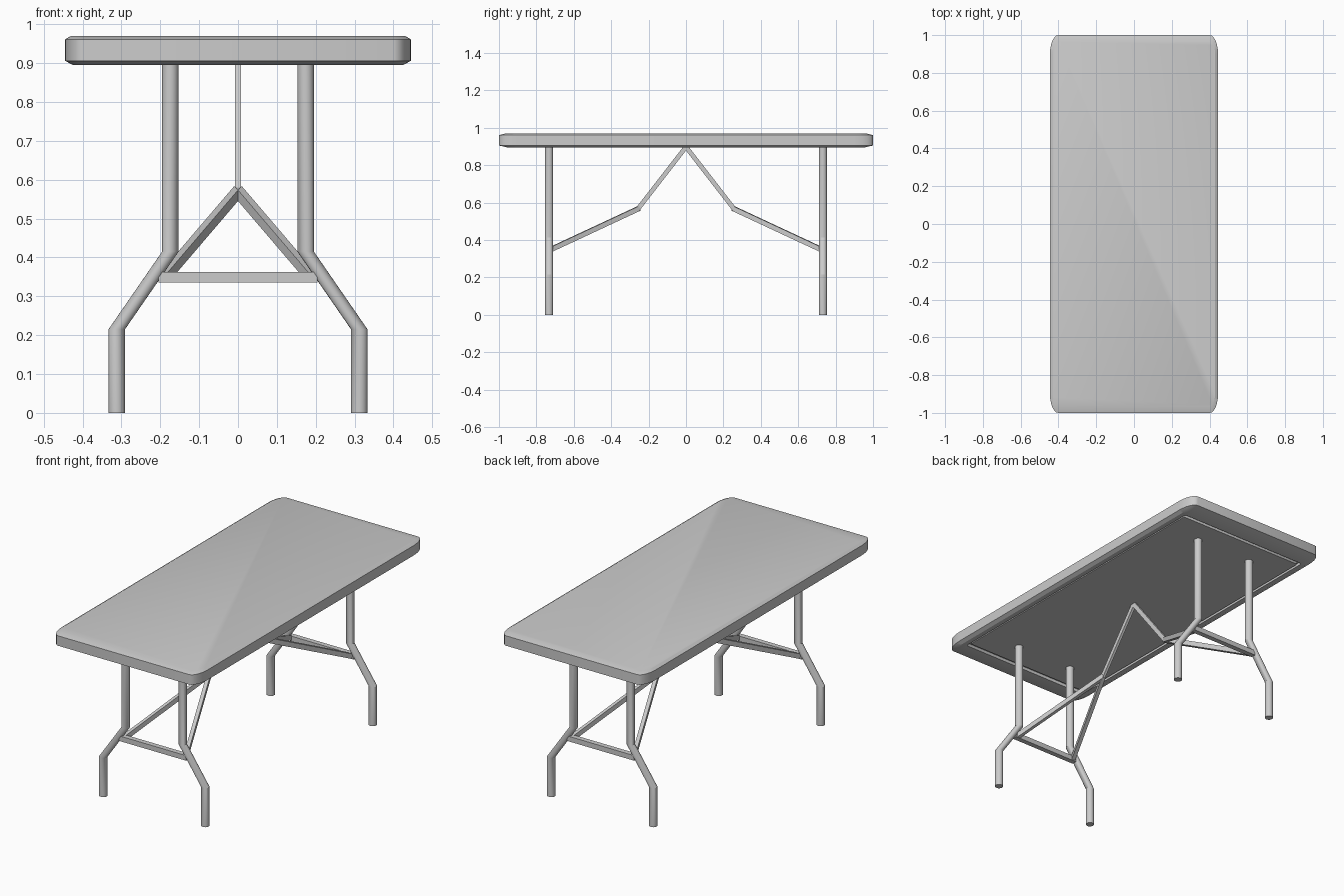
import bpy, bmesh
from math import cos, sin, pi
from mathutils import Vector

if "Cube" in bpy.data.objects:
    bpy.data.objects.remove(bpy.data.objects["Cube"])


def loft(name, rings, smooth=True):
    """Bridge equal-sized rings of points and cap both ends."""
    bm = bmesh.new()
    vs = [[bm.verts.new(p) for p in ring] for ring in rings]
    n = len(vs[0])
    for a, b in zip(vs, vs[1:]):
        for i in range(n):
            j = (i + 1) % n
            bm.faces.new((a[i], a[j], b[j], b[i]))
    bm.faces.new(vs[0])
    bm.faces.new(vs[-1])
    bmesh.ops.recalc_face_normals(bm, faces=bm.faces[:])
    me = bpy.data.meshes.new(name)
    bm.to_mesh(me)
    bm.free()
    ob = bpy.data.objects.new(name, me)
    bpy.context.collection.objects.link(ob)
    if smooth:
        bpy.ops.object.select_all(action='DESELECT')
        bpy.context.view_layer.objects.active = ob
        ob.select_set(True)
        bpy.ops.object.shade_smooth_by_angle(angle=0.5)
    return ob


def top_ring(inset, z, radius=0.1, seg=6):
    """Rounded square outline, stretched to the table's length."""
    r = max(radius - inset, 0.015)
    c = 1 - inset - r
    pts = []
    for k, (sx, sy) in enumerate([(1, 1), (-1, 1), (-1, -1), (1, -1)]):
        for i in range(seg + 1):
            a = (k + i / seg) * pi / 2
            pts.append(((sx * c + r * cos(a)) * 0.445, sy * c + r * sin(a), z))
    return pts


def bar(name, p, q, w, h):
    """Rectangular bar from p to q."""
    p, q = Vector(p), Vector(q)
    d = (q - p).normalized()
    side = d.cross(Vector((0, 0, 1))).normalized() * w / 2
    up = side.cross(d).normalized() * h / 2
    return loft(name, [[e + side + up, e - side + up, e - side - up, e + side - up]
                       for e in (p, q)], smooth=False)


# Table top: chamfered slab with a shallow groove around the underside
loft("table_top", [top_ring(i, z) for i, z in [
    (0.035, 0.97), (0, 0.961), (0, 0.906), (0.045, 0.895), (0.105, 0.895),
    (0.108, 0.91), (0.125, 0.91), (0.128, 0.898)]])

for sy, end in ((-1, "front"), (1, "back")):
    y = 0.732 * sy
    for sx, hand in ((-1, "left"), (1, "right")):
        # Cranked tubular leg
        path = [(0.174, 0.902), (0.174, 0.415), (0.312, 0.215), (0.312, 0)]
        loft(f"{end}_{hand}_leg", [
            [(sx * x + 0.0212 * cos(2 * pi * i / 20), y + 0.0212 * sin(2 * pi * i / 20), z)
             for i in range(20)] for x, z in path])
        # Diagonal brace meeting at the centre line
        bar(f"{end}_{hand}_brace", (sx * 0.188, 0.722 * sy, 0.35),
            (0, 0.25 * sy, 0.57), 0.02, 0.026)
    # Crossbar between the legs
    bar(f"{end}_crossbar", (-0.205, y, 0.349), (0.205, y, 0.349), 0.028, 0.028)
    # Folding link up to the underside
    bar(f"{end}_link", (0, 0.262 * sy, 0.56), (0, 0, 0.898), 0.015, 0.024)
